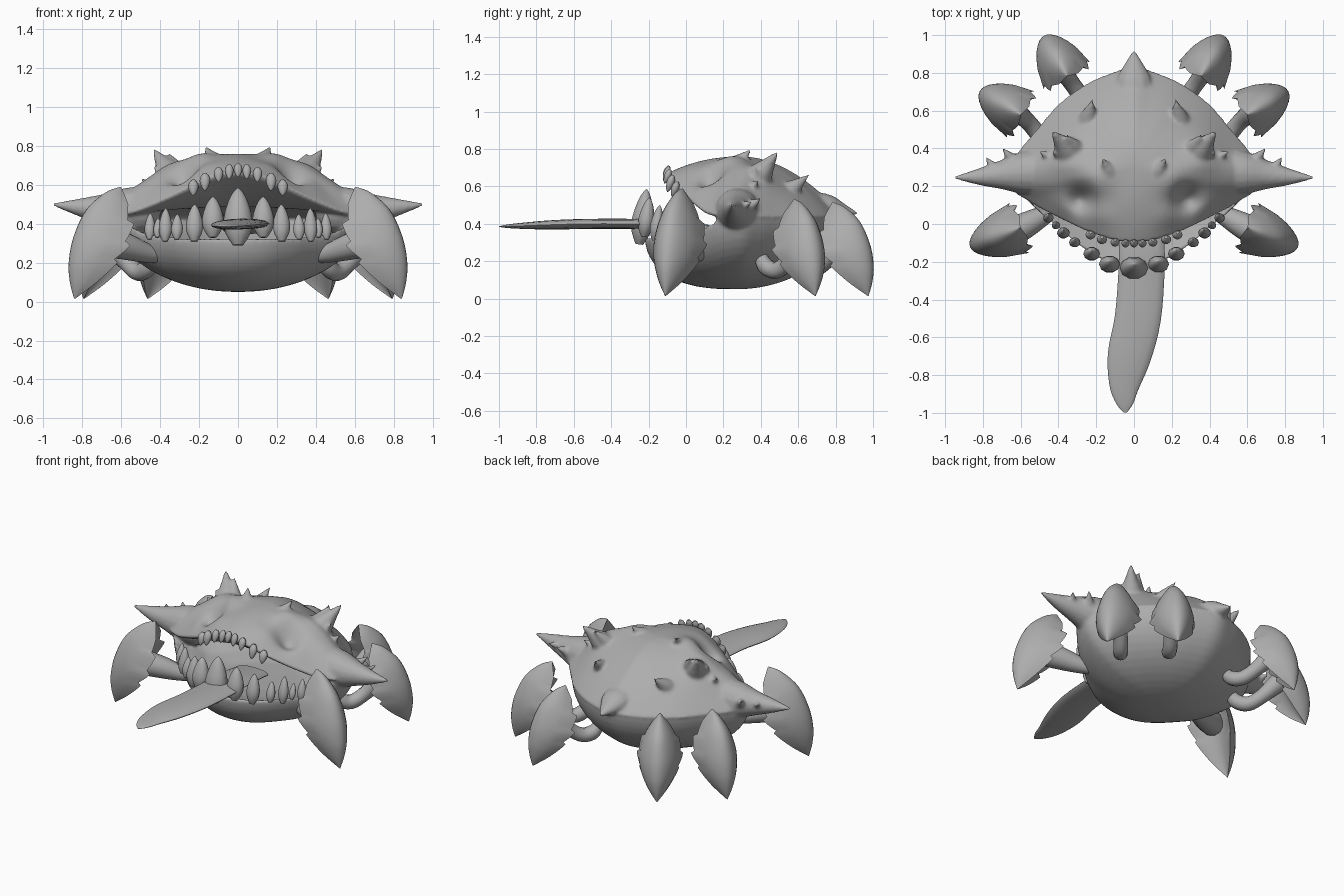
import bpy, bmesh, math
from mathutils import Vector

if "Cube" in bpy.data.objects:
    bpy.data.objects.remove(bpy.data.objects["Cube"])

grey = bpy.data.materials.new("grey_hide")
grey.diffuse_color = (0.42, 0.42, 0.42, 1)
grey.use_nodes = True
grey.node_tree.nodes["Principled BSDF"].inputs["Base Color"].default_value = grey.diffuse_color


def smooth_path(pts, steps=4, closed=False):
    """Catmull-Rom interpolation of tuples of any length."""
    n = len(pts)
    get = (lambda i: pts[i % n]) if closed else (lambda i: pts[max(0, min(n - 1, i))])
    out = []
    for i in range(n if closed else n - 1):
        for k in range(steps):
            t = k / steps
            out.append(tuple(
                0.5 * (2 * b + (c - a) * t + (2 * a - 5 * b + 4 * c - d) * t * t
                       + (3 * b - a - 3 * c + d) * t ** 3)
                for a, b, c, d in zip(get(i - 1), get(i), get(i + 1), get(i + 2))))
    return out if closed else out + [tuple(pts[-1])]


def loft(name, rings, angle=50):
    """Skin a list of closed rings and cap both ends."""
    bm = bmesh.new()
    rows = [[bm.verts.new(p) for p in ring] for ring in rings]
    n = len(rows[0])
    for a, b in zip(rows, rows[1:]):
        for i in range(n):
            j = (i + 1) % n
            bm.faces.new((a[i], a[j], b[j], b[i]))
    bm.faces.new(rows[0])
    bm.faces.new(rows[-1])
    bmesh.ops.recalc_face_normals(bm, faces=bm.faces)
    mesh = bpy.data.meshes.new(name)
    bm.to_mesh(mesh)
    bm.free()
    mesh.materials.append(grey)
    ob = bpy.data.objects.new(name, mesh)
    bpy.context.collection.objects.link(ob)
    bpy.ops.object.select_all(action='DESELECT')
    ob.select_set(True)
    bpy.context.view_layer.objects.active = ob
    bpy.ops.object.shade_smooth_by_angle(angle=math.radians(angle))
    return ob


def tube(name, pts, flat=1.0, sides=12, steps=4):
    """Tube along (x, y, z, radius) points, flattened by a factor."""
    path = smooth_path(pts, steps)
    centres = [Vector(p[:3]) for p in path]
    whole = (centres[-1] - centres[0]).normalized()
    ref = Vector((0, 0, 1)) if abs(whole.z) < 0.8 else Vector((0, 1, 0))
    rings = []
    for i, c in enumerate(centres):
        tan = (centres[min(i + 1, len(path) - 1)] - centres[max(i - 1, 0)]).normalized()
        side = tan.cross(ref).normalized()
        up = side.cross(tan)
        r = max(path[i][3], 0.002)
        rings.append([c + side * r * math.cos(a) + up * r * flat * math.sin(a)
                      for a in (2 * math.pi * k / sides for k in range(sides))])
    return loft(name, rings)


def spike(name, base, tip, r):
    """Thorn with a rounded foot sunk into the shell."""
    b, t = Vector(base), Vector(tip)
    return tube(name, [(*b.lerp(t, f), r * g) for f, g in
                       ((-.4, .3), (-.3, .75), (-.1, 1), (.25, .75), (.5, .5), (.75, .28), (1.05, .03))],
                steps=2)


def tooth(name, base, tip, r):
    b, t = Vector(base), Vector(tip)
    tube(name, [(*b.lerp(t, f), r * g) for f, g in
                ((0, 0.35), (0.2, 0.85), (0.45, 1), (0.75, 0.7), (0.92, 0.35), (1, 0.03))],
         flat=0.8, sides=10, steps=2)


def mirrored_rim(half):
    return smooth_path(half + [(-x, y, z) for x, y, z in half[-2:0:-1]], 5, True)


def bump(x, y, cx, cy, r):
    return math.exp(-((abs(x) - cx) ** 2 + (y - cy) ** 2) / r ** 2)


# Upper shell: dome, rim and arched mouth roof
back_rim = [(.66, .3, .45), (.6, .4, .44), (.525, .49, .44), (.4, .635, .44),
            (.25, .745, .44), (.11, .805, .44), (0, .835, .45)]
shell_rim = mirrored_rim([
    (0, -.1, .67), (.12, -.085, .65), (.25, -.04, .59), (.4, .03, .52), (.55, .11, .46),
    (.65, .19, .45)] + back_rim)


def dome(t):
    ring = []
    for x, y, z in shell_rim:
        px, py = x * t, .3 + (y - .3) * t
        power = 2.2 - .3 * max(0, min(1, (y - .3) / .4))     # straighter slope at the back
        pz = z + (.76 - z) * (1 - t ** power)
        fade = 1 - t ** 6
        pz += fade * (.045 * bump(px, py, .37, .38, .11) + .03 * bump(px, py, .2, .22, .08)
                      + .02 * bump(px, py, .36, .08, .07) + .02 * bump(px, py, .18, .03, .08)
                      + .03 * bump(px, py, .58, .28, .1) - .085 * bump(px, py, .28, .13, .065))
        ring.append((px, py, pz))
    return ring


def roof(t):
    return [(x * t, .3 + (y - .3) * t, z - .012 + (.5 - z) * (1 - t * t)) for x, y, z in shell_rim]


body_parts = [loft("upper_shell", [dome(max(k / 22, .01)) for k in range(23)]
                   + [roof(t) for t in (.97, .85, .7, .5, .25, .02)], 60)]
body_parts.append(tube("tail_spike", [
    (0, .66, .5, .1), (0, .76, .485, .095), (0, .83, .47, .06), (0, .88, .462, .03),
    (0, .925, .455, .003)], flat=.75))

# Lower body: bowl with lip and mouth floor, flush with the shell behind the mouth
bowl_rim = mirrored_rim([
    (0, -.22, .33), (.15, -.195, .33), (.28, -.12, .33), (.4, -.02, .34), (.51, .07, .37),
    (.61, .18, .43)] + [(x * .99, .3 + (y - .3) * .99, z + .005) for x, y, z in back_rim])


def bowl(a):
    s, c = math.sin(a), math.cos(a)
    return [(x * s, .27 + (y - .27) * s,
             .05 + (z - .05) * (1 - c) ** (1 + .25 * max(0, .27 - y) / .48))
            for x, y, z in bowl_rim]


def floor(t):
    return [(x * t, .27 + (y - .27) * t, z + (.26 - z) * (1 - t ** 4)) for x, y, z in bowl_rim]


body_parts.append(loft("lower_body", [bowl(max(k / 14, .015) * math.pi / 2) for k in range(15)]
                       + [floor(t) for t in (.95, .85, .65, .4, .02)], 60))

# Tongue
tube("tongue", [(.03, .12, .37, .11), (.04, -.1, .4, .12), (.04, -.25, .4, .122),
                (.02, -.5, .4, .122), (-.025, -.7, .395, .115), (-.05, -.85, .39, .082),
                (-.048, -.95, .387, .045), (-.045, -.998, .385, .008)], flat=.22, sides=16)

# Centre teeth
tooth("lower_tooth_centre", (0, -.25, .29), (0, -.21, .585), .075)
tooth("upper_tooth_centre", (0, -.09, .71), (0, -.12, .64), .022)

# Claw cap section rows: outer u, outer z, inner u, inner z, half width
claw_rows = smooth_path([
    (0, .59, -.005, .585, .004), (.08, .56, -.02, .5, .06), (.18, .47, -.03, .4, .115),
    (.245, .33, .0, .29, .142), (.27, .2, .06, .2, .122), (.265, .1, .15, .1, .07),
    (.245, .015, .24, .015, .003)], 5)


def claw(name, side, top, angle, uscale, zscale):
    ca, sa = math.cos(angle), math.sin(angle)
    rings = []
    for i, (uo, zo, ui, zi, w) in enumerate(claw_rows):
        notch = (i % 5) / 5 if 5 < i < 20 else 0           # lobes on the upper edges
        ring = []
        for k in range(24):
            if k <= 14:
                v = -1 + k / 7
                f = max(0, 1 - v * v) ** .7
            else:
                v = 1 - (k - 14) / 5
                f = .35 * (1 - v * v)
            edge = notch * v ** 6
            u = (ui + (uo - ui) * f + .035 * edge) * uscale
            z, q = zi + (zo - zi) * f, w * v * (1 - .1 * edge)
            ring.append((side * (top[0] + u * ca - q * sa), top[1] + u * sa + q * ca,
                         .015 + (z - .015) * zscale))
        rings.append(ring)
    loft(name, rings, 45)


# Legs: cap position, direction, length and height scale, and arm path
legs = {
    "front": ((.605, -.02), -21, 1.04, 1.0,
              [(.38, .1, .23, .03), (.47, .05, .25, .05), (.58, -.01, .285, .07),
               (.68, -.06, .31, .075), (.74, -.08, .32, .04)]),
    "middle": ((.6, .58), 30, .92, .9,
               [(.44, .4, .24, .03), (.46, .42, .18, .045), (.51, .48, .15, .045),
                (.57, .55, .2, .045), (.65, .61, .3, .06), (.71, .64, .33, .03)]),
    "rear": ((.355, .785), 60, .9, .87,
             [(.23, .6, .22, .03), (.25, .63, .17, .045), (.29, .69, .16, .045),
              (.34, .76, .21, .045), (.4, .85, .3, .06), (.42, .88, .33, .03)]),
}

lower_teeth = [(.13, -.225, .33, .54, .056), (.225, -.17, .31, .5, .044),
               (.315, -.11, .32, .45, .03), (.375, -.06, .31, .48, .034),
               (.415, -.02, .33, .43, .022), (.455, .02, .32, .455, .028)]
upper_teeth = [(.045, -.1, .705, .63, .022), (.1, -.095, .69, .615, .024),
               (.17, -.08, .66, .57, .027), (.23, -.055, .625, .545, .027)]
thorns = [("side_thorn_inner", (.62, .31, .47), (.7, .405, .54), .055),
          ("side_thorn_outer", (.72, .27, .48), (.79, .36, .52), .045),
          ("brow_horn", (.34, .38, .64), (.435, .49, .785), .085),
          ("brow_thorn_back", (.31, .4, .67), (.36, .475, .77), .05),
          ("brow_thorn_middle", (.37, .35, .62), (.435, .38, .7), .05),
          ("brow_thorn_low", (.41, .33, .56), (.5, .385, .635), .06),
          ("crown_thorn", (.13, .28, .73), (.17, .35, .8), .045),
          ("back_thorn", (.24, .56, .58), (.22, .66, .665), .055)]

for side, tag in ((1, "right"), (-1, "left")):
    for name, (top, deg, us, zs, arm) in legs.items():
        claw(f"{name}_claw_{tag}", side, top, math.radians(deg), us, zs)
        tube(f"{name}_arm_{tag}", [(side * x, y, z, r) for x, y, z, r in arm])
    for i, (x, y, z0, z1, r) in enumerate(lower_teeth):
        tooth(f"lower_tooth_{tag}_{i}", (side * x, y, z0), (side * x * .99, y + .03, z1), r)
    for i, (x, y, z0, z1, r) in enumerate(upper_teeth):
        tooth(f"upper_tooth_{tag}_{i}", (side * x, y + .01, z0), (side * x, y - .02, z1), r)
    for name, base, tip, r in thorns:
        body_parts.append(spike(f"{name}_{tag}", (side * base[0], *base[1:]),
                                (side * tip[0], *tip[1:]), r))
    # Side horn growing out of the shell
    body_parts.append(tube(f"side_horn_{tag}", [(side * x, y, z, r) for x, y, z, r in (
        (.4, .28, .47, .06), (.47, .28, .47, .115), (.58, .27, .47, .115), (.7, .26, .475, .078),
        (.82, .25, .485, .045), (.965, .245, .501, .003))], sides=16))

# Fuse shell, bowl, horns and thorns into one softly blended body
bpy.ops.object.select_all(action='DESELECT')
for ob in body_parts:
    ob.select_set(True)
body = body_parts[0]
bpy.context.view_layer.objects.active = body
bpy.ops.object.join()
body.name = "body"
fuse = body.modifiers.new("fuse", 'REMESH')
fuse.mode, fuse.voxel_size = 'VOXEL', .011
soften = body.modifiers.new("soften", 'SMOOTH')
soften.factor, soften.iterations = .5, 5
for m in ("fuse", "soften"):
    bpy.ops.object.modifier_apply(modifier=m)
bpy.ops.object.shade_smooth_by_angle(angle=math.radians(60))
